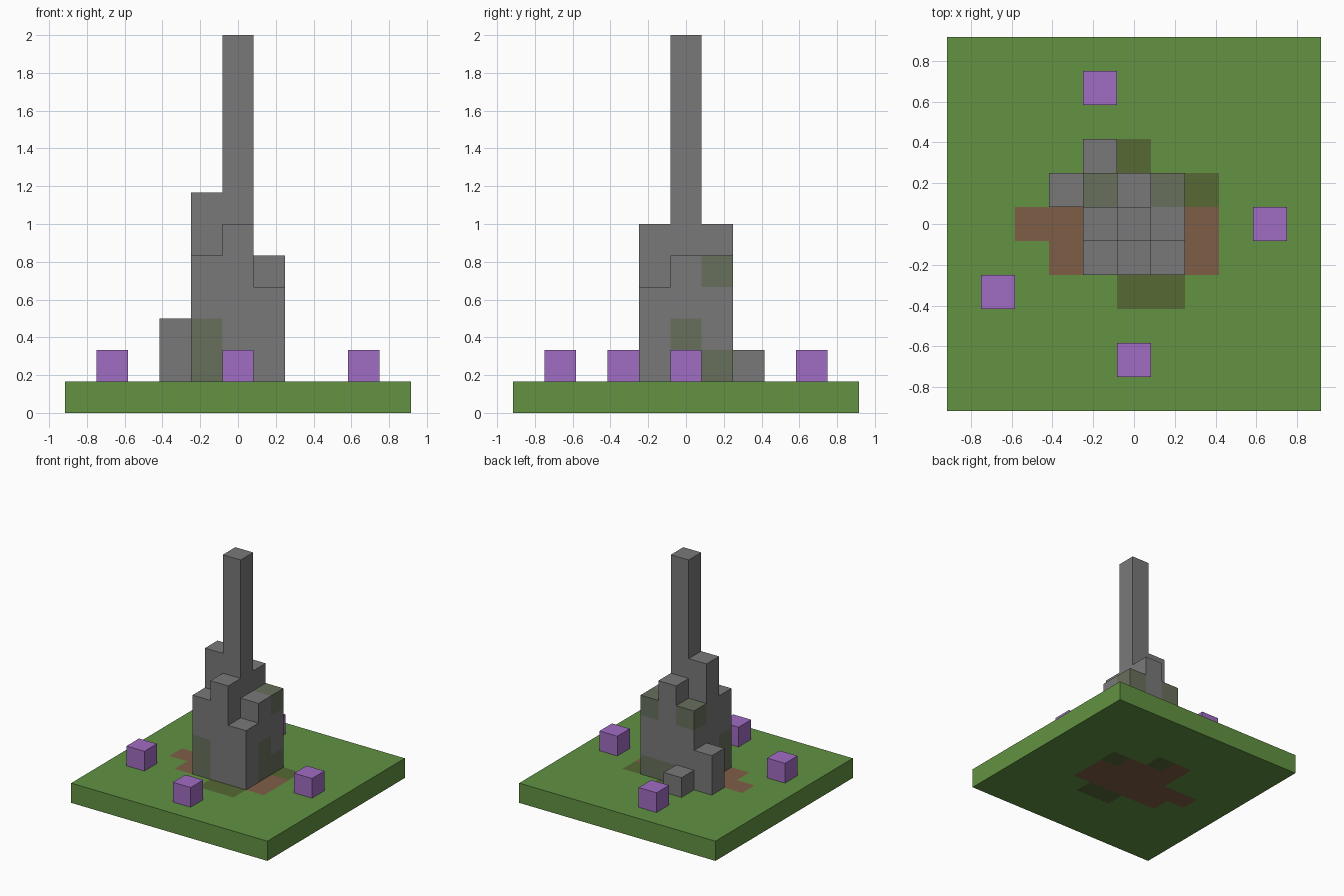
import bpy, bmesh
from mathutils import Vector

cube = bpy.data.objects.get("Cube")
if cube:
    bpy.data.objects.remove(cube, do_unlink=True)

UNIT = 1 / 6          # edge of one block


def material(name, rgb):
    """Flat material from 0-255 display colour."""
    lin = [((c / 255 + 0.055) / 1.055) ** 2.4 for c in rgb] + [1]
    mat = bpy.data.materials.new(name)
    mat.use_nodes = True
    mat.diffuse_color = lin
    mat.node_tree.nodes["Principled BSDF"].inputs["Base Color"].default_value = lin
    return mat


GRASS = material("grass green", (98, 146, 66))
DIRT = material("dirt brown", (127, 94, 70))
DARK = material("dark moss ground", (86, 104, 52))
STONE = material("stone grey", (121, 121, 121))
MOSSY = material("mossy stone", (104, 112, 92))
PURPLE = material("purple", (160, 108, 194))

# Ground slab: grass with dirt and dark moss blocks
dirt = {(x, y) for x in (-1, 0, 1) for y in (-1, 0, 1)}
dirt |= {(-2, 0), (-3, 0), (-2, -1), (2, 0), (2, -1), (-1, 2)}
dark = {(0, 2), (2, 1), (0, -2), (1, -2)}
ground = {}
for x in range(-5, 6):
    for y in range(-5, 6):
        spot = (x, y)
        ground[x, y, 0] = DIRT if spot in dirt else DARK if spot in dark else GRASS

# Stone spire: top level of each column
tops = {(0, 0): 12, (-1, 0): 7, (0, -1): 6, (0, 1): 6,
        (-1, -1): 5, (-1, 1): 5, (1, 0): 5, (1, 1): 5,
        (1, -1): 4, (-2, 1): 3, (-1, 2): 2}
spire = {(x, y, z): STONE for (x, y), top in tops.items() for z in range(1, top)}
for block in [(-1, -1, 1), (-1, -1, 2), (1, 0, 1), (1, 0, 2), (1, 1, 1),
              (0, 1, 1), (1, 1, 4), (-1, 1, 4)]:
    spire[block] = MOSSY

# Loose blocks around the spire
loose = {"front_block": (0, -4, 1), "back_block": (-1, 4, 1),
         "left_block": (4, 0, 1), "right_block": (-4, -2, 1)}

SOLID = set(ground) | set(spire) | set(loose.values())
SIDES = [Vector(s) for s in ((1, 0, 0), (-1, 0, 0), (0, 1, 0),
                             (0, -1, 0), (0, 0, 1), (0, 0, -1))]


def build(name, blocks):
    """Make one object from the exposed faces of its blocks."""
    mats = list(dict.fromkeys(blocks.values()))
    bm = bmesh.new()
    for cell, mat in blocks.items():
        centre = Vector(cell) + Vector((0, 0, 0.5))
        for n in SIDES:
            if tuple(int(c) for c in Vector(cell) + n) in SOLID:
                continue
            u = Vector((n.y, n.z, n.x))
            v = n.cross(u)
            corners = [centre + (n + u * a + v * b) / 2
                       for a, b in ((-1, -1), (1, -1), (1, 1), (-1, 1))]
            face = bm.faces.new([bm.verts.new(c * UNIT) for c in corners])
            face.material_index = mats.index(mat)
    bmesh.ops.remove_doubles(bm, verts=bm.verts, dist=0.001)
    mesh = bpy.data.meshes.new(name)
    bm.to_mesh(mesh)
    bm.free()
    for mat in mats:
        mesh.materials.append(mat)
    obj = bpy.data.objects.new(name, mesh)
    bpy.context.collection.objects.link(obj)


build("ground_slab", ground)
build("stone_spire", spire)
for name, cell in loose.items():
    build(name, {cell: PURPLE})
